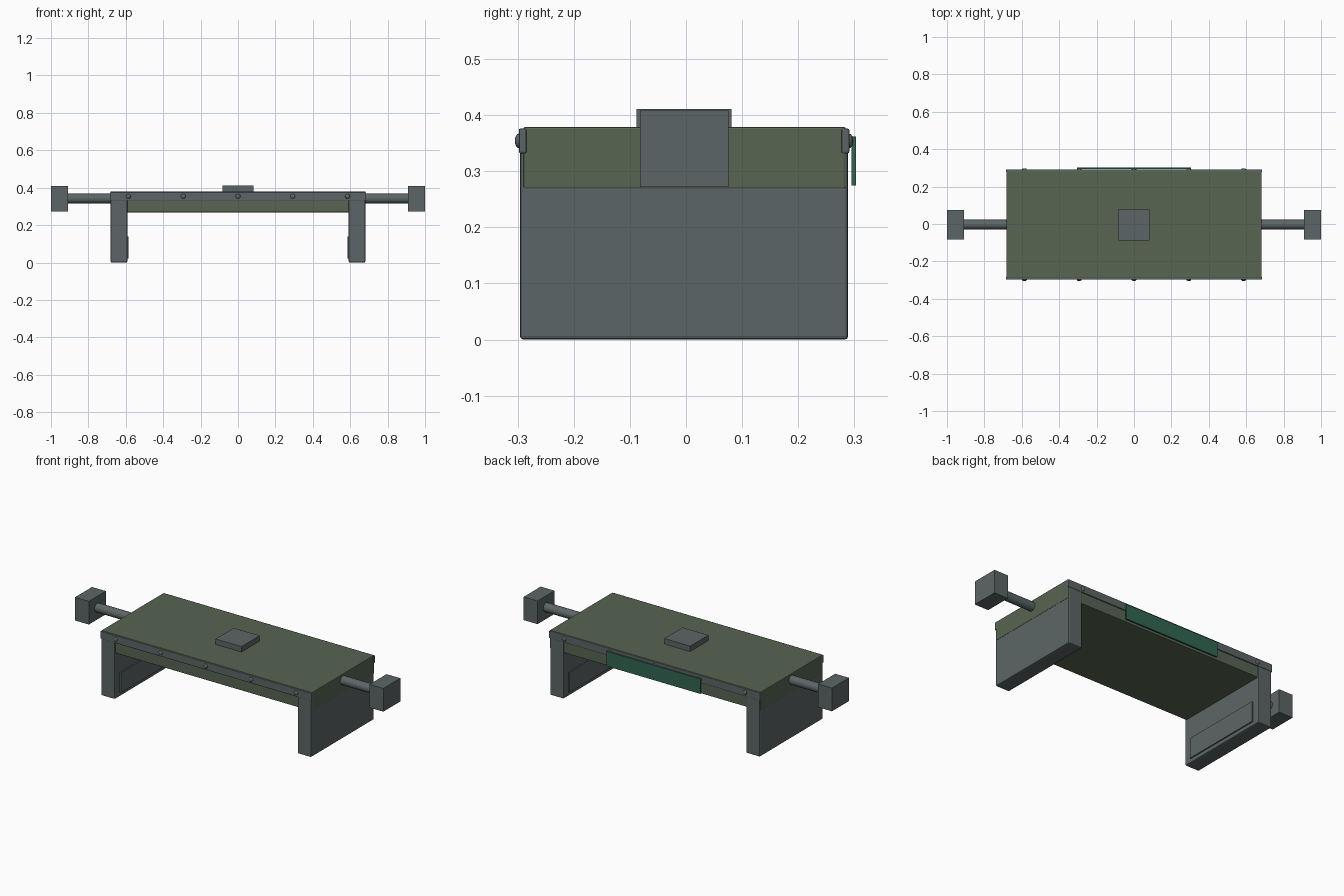
import bpy, math

cube = bpy.data.objects.get("Cube")
if cube:
    bpy.data.objects.remove(cube, do_unlink=True)


def material(name, rgb):
    m = bpy.data.materials.new(name)
    m.use_nodes = True
    m.diffuse_color = (*rgb, 1)
    m.node_tree.nodes["Principled BSDF"].inputs["Base Color"].default_value = (*rgb, 1)
    return m


OLIVE = material("olive paint", (0.095, 0.128, 0.085))
GREY = material("grey metal", (0.108, 0.131, 0.133))
GREEN = material("green plate", (0.03, 0.13, 0.08))


def finish(obj, name, mat, bevel=0):
    obj.name = name
    obj.data.materials.append(mat)
    if bevel:
        mod = obj.modifiers.new("Bevel", "BEVEL")
        mod.width, mod.segments = bevel, 2
        mod.limit_method = "ANGLE"
    return obj


def box(name, mat, x, y, z, bevel=0):
    """Box from (min, max) pairs on each axis."""
    ranges = (x, y, z)
    bpy.ops.mesh.primitive_cube_add(size=1, location=[(a + b) / 2 for a, b in ranges])
    obj = bpy.context.object
    obj.scale = [b - a for a, b in ranges]
    bpy.ops.object.transform_apply(location=False, rotation=False, scale=True)
    return finish(obj, name, mat, bevel)


def span(side, a, b):
    return tuple(sorted((side * a, side * b)))


# Table slab and raised block on top
box("table_slab", OLIVE, (-0.683, 0.683), (-0.29, 0.285), (0.268, 0.379), 0.004)
box("top_block", GREY, (-0.084, 0.084), (-0.088, 0.081), (0.37, 0.411))

# Both ends: leg, inner pad, handle rod and grip
for side, label in ((1, "left"), (-1, "right")):
    box(label + "_leg", GREY, span(side, 0.592, 0.681), (-0.296, 0.289), (0, 0.355), 0.006)
    box(label + "_leg_pad", GREY, span(side, 0.585, 0.6), (-0.25, 0.245), (0.022, 0.14))
    bpy.ops.mesh.primitive_cylinder_add(
        vertices=24, radius=0.026, depth=0.27,
        location=(side * 0.795, -0.003, 0.342), rotation=(0, math.pi / 2, 0))
    finish(bpy.context.object, label + "_handle_rod", GREY)
    bpy.ops.object.shade_smooth_by_angle()
    box(label + "_handle_grip", GREY, span(side, 0.91, 1.0), (-0.082, 0.076), (0.272, 0.408))

# Trim strips with domed rivets along both long edges
for side, label in ((-1, "front"), (1, "back")):
    outer = side * 0.2945 - 0.0035
    y = tuple(sorted((outer, outer - side * 0.014)))
    box(label + "_trim", GREY, (-0.685, 0.685), y, (0.332, 0.376), 0.003)
    for i in range(-2, 3):
        bpy.ops.mesh.primitive_uv_sphere_add(
            segments=16, ring_count=8, radius=0.013, location=(i * 0.293, outer, 0.354))
        rivet = bpy.context.object
        rivet.scale.y = 0.55
        finish(rivet, label + "_rivet", GREY)
        bpy.ops.object.shade_smooth_by_angle()

# Coloured plate on the back edge
box("back_plate", GREEN, (-0.305, 0.305), (0.295, 0.303), (0.275, 0.362))
